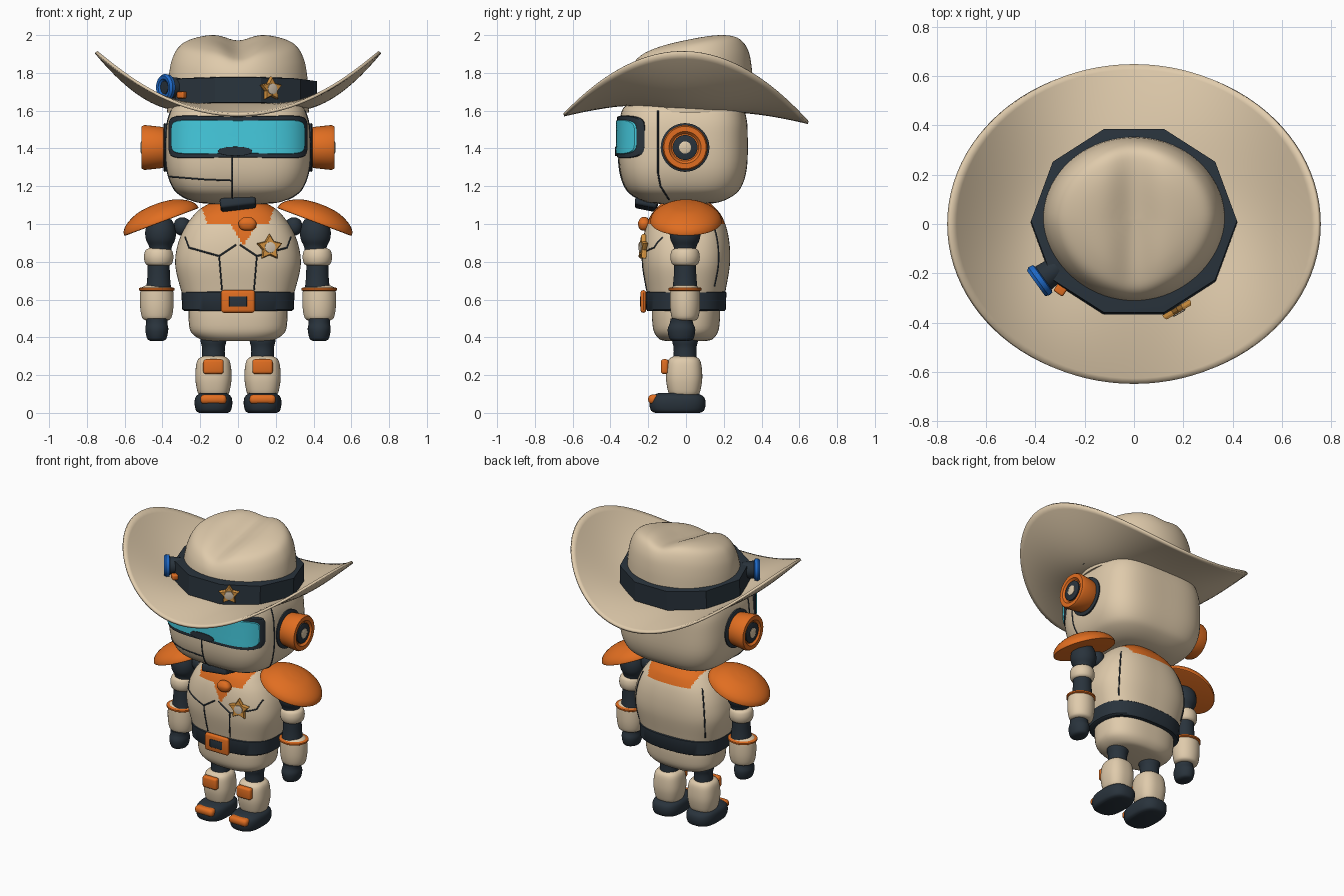
import bpy, bmesh, math
from math import sin, cos, pi
from mathutils import Vector
from mathutils.bvhtree import BVHTree

cube = bpy.data.objects.get("Cube")
if cube:
    bpy.data.objects.remove(cube, do_unlink=True)


def material(name, *rgb):
    mat = bpy.data.materials.new(name)
    mat.use_nodes = True
    mat.diffuse_color = (*rgb, 1)
    mat.node_tree.nodes["Principled BSDF"].inputs["Base Color"].default_value = (*rgb, 1)
    return mat


CREAM = material("warm cream", .74, .595, .41)
ORANGE = material("burnt orange", .75, .155, .015)
DARK = material("dark slate", .022, .033, .045)
CYAN = material("visor cyan", .06, .6, .74)
BLUE = material("lens blue", .013, .14, .57)
GOLD = material("badge gold", .66, .29, .05)
SILVER = material("badge silver", .64, .54, .42)


def finish(name, bm, mat, loc=(0, 0, 0), rot=(0, 0, 0), angle=40):
    bmesh.ops.recalc_face_normals(bm, faces=bm.faces)
    mesh = bpy.data.meshes.new(name)
    bm.to_mesh(mesh)
    bm.free()
    mesh.materials.append(mat)
    mesh.shade_smooth()
    mesh.set_sharp_from_angle(angle=math.radians(angle))
    obj = bpy.data.objects.new(name, mesh)
    bpy.context.collection.objects.link(obj)
    obj.location = loc
    obj.rotation_euler = rot
    return obj


def skin(name, mat, rings, caps=True, **place):
    """Join equal rings of points into one surface."""
    bm = bmesh.new()
    loops = [[bm.verts.new(p) for p in ring] for ring in rings]
    for a, b in zip(loops, loops[1:]):
        for i in range(len(a)):
            j = (i + 1) % len(a)
            bm.faces.new((a[i], a[j], b[j], b[i]))
    if caps:
        bm.faces.new(loops[0])
        bm.faces.new(loops[-1])
    return finish(name, bm, mat, **place)


def smooth_rows(rows, steps):
    """Catmull-Rom interpolation through the rows."""
    rows = [Vector(r) for r in rows]
    out = []
    for i in range(len(rows) - 1):
        p, q, r, s = rows[max(i - 1, 0)], rows[i], rows[i + 1], rows[min(i + 2, len(rows) - 1)]
        for k in range(steps):
            t = k / steps
            out.append(q + (r - p) * (t / 2) + (p * 2 - q * 5 + r * 4 - s) * (t * t / 2)
                       + (q * 3 - p - r * 3 + s) * (t ** 3 / 2))
    return out + [rows[-1]]


def radius(a, rx, ry, n):
    return (abs(cos(a) / rx) ** n + abs(sin(a) / ry) ** n) ** (-1 / n)


def loft(name, mat, rows, n=2, segs=40, steps=4, **place):
    """Stack superellipse sections given as (height, x radius, y radius)."""
    rings = []
    for z, rx, ry in smooth_rows(rows, steps):
        angles = [2 * pi * i / segs for i in range(segs)]
        rings.append([(radius(a, rx, ry, n) * cos(a), radius(a, rx, ry, n) * sin(a), z) for a in angles])
    return skin(name, mat, rings, **place)


def lathe(name, mat, profile, loc, axis):
    rows = [(h, r, r) for h, r in profile]
    return loft(name, mat, rows, steps=1, loc=loc, rot=Vector(axis).to_track_quat('Z', 'Y').to_euler())


def block(name, mat, size, loc, rot=(0, 0, 0), bevel=.015):
    bm = bmesh.new()
    bmesh.ops.create_cube(bm, size=1)
    bmesh.ops.scale(bm, vec=size, verts=bm.verts)
    bmesh.ops.bevel(bm, geom=bm.edges[:], offset=bevel, segments=3, profile=.5, affect='EDGES')
    return finish(name, bm, mat, loc, rot)


def seam(name, obj, points, direction):
    """Thin dark line cast onto a surface."""
    bm = bmesh.new()
    bm.from_mesh(obj.data)
    bm.transform(obj.matrix_basis)
    tree = BVHTree.FromBMesh(bm)
    bm.free()
    d = Vector(direction).normalized()
    hits = []
    for p, q in zip(points, points[1:]):
        for k in range(13):
            hit = tree.ray_cast(Vector(p).lerp(Vector(q), k / 12) - d * 3, d)[0]
            if hit:
                hits.append(hit)
    curve = bpy.data.curves.new(name, 'CURVE')
    curve.dimensions = '3D'
    curve.bevel_depth = .0045
    curve.bevel_resolution = 1
    line = curve.splines.new('POLY')
    line.points.add(len(hits) - 1)
    for pt, h in zip(line.points, hits):
        pt.co = (*h, 1)
    curve.materials.append(DARK)
    bpy.context.collection.objects.link(bpy.data.objects.new(name, curve))


# Head with panel seams
HX, HY, HC, HN = .385, .342, -.015, 3.5
head = loft("head", CREAM, [(1.105, .12, .1), (1.115, .22, .19), (1.15, .3, .265), (1.2, .35, .31),
            (1.3, .382, .338), (1.45, HX, HY), (1.56, .372, .335), (1.63, .33, .3), (1.66, .2, .18)],
            n=HN, segs=80, loc=(0, HC, 0))
seam("face_cross_seam", head, [(-.36, 0, 1.25), (-.17, 0, 1.235), (-.03, 0, 1.23)], (0, 1, 0))
seam("face_upright_seam", head, [(-.03, 0, 1.37), (-.03, 0, 1.13)], (0, 1, 0))
for s in (-1, 1):
    seam("head_side_seam", head, [(0, -.148, 1.6), (0, -.148, 1.27), (0, -.135, 1.2), (0, -.09, 1.13)], (-s, 0, 0))


# Visor plates wrapped round the face, pinched in the middle
def wrap(name, mat, mid, z0, spread, tall, off, n):
    rings = []
    for t, lift in [(1, -.03), (1, off - .006), (.98, off)] + [(k / 12, off) for k in range(11, 0, -1)] + [(.01, off)]:
        ring = []
        for i in range(96):
            a = 2 * pi * i / 96
            r = radius(a, 1, 1, n) * t
            phi = mid + spread * r * cos(a)
            d = radius(phi - pi / 2, HX, HY, HN) + lift
            pinch = .9 + .1 * min(1, abs(r * cos(a))) ** 2
            ring.append((d * sin(phi), HC - d * cos(phi), z0 + tall * r * sin(a) * pinch))
        rings.append(ring)
    return skin(name, mat, rings)


wrap("visor_frame", DARK, 0, 1.461, 1.06, .121, .007, 6)
wrap("visor_glass", CYAN, 0, 1.461, .96, .097, .014, 6)
wrap("visor_nose_notch", DARK, -.04, 1.385, .25, .027, .018, 2)
block("chin_clasp", DARK, (.19, .12, .055), (0, -.21, 1.11), (-.2, -.12, 0))

# Ear pods
for s, side in ((-1, "right"), (1, "left")):
    for part, mat, prof in [("plate", DARK, [(0, .125), (.03, .129), (.035, .12)]),
                            ("pod", ORANGE, [(.03, .106), (.05, .11), (.135, .119), (.15, .112), (.15, .085), (.135, .072)]),
                            ("ring", DARK, [(.1, .066), (.145, .066), (.148, .06)]),
                            ("core", CREAM, [(.1, .032), (.152, .032), (.155, .025)])]:
        lathe(f"{side}_ear_{part}", mat, prof, (s * .36, -.005, 1.405), (s, 0, 0))

# Hat crown with a lengthwise crease
BASE = 1.59
crown_rings = []
for w, h in smooth_rows([(1, 0), (.99, .3), (.97, .55), (.92, .75), (.82, .9), (.65, .97), (.4, 1), (.02, 1)], 5):
    ring = []
    for i in range(72):
        a = 2 * pi * i / 72
        x, y = .375 * w * cos(a), .34 * w * sin(a)
        crease = .045 * math.exp(-(x / .085) ** 2) * h ** 5
        pinch = 1 - .3 * h * max(0, -y)
        ring.append((x * pinch, y + .017, BASE + h * (.39 + .2 * y) - crease))
    crown_rings.append(ring)
peak = max(p[2] for ring in crown_rings for p in ring)
rise = (2 - BASE) / (peak - BASE)
skin("hat_crown", CREAM, [[(x, y, BASE + (z - BASE) * rise) for x, y, z in ring] for ring in crown_rings])

# Hat brim, tipped back and curled up at the sides
brim_rings = []
for k in range(17):
    t = k / 16
    w = .44 + .56 * t
    brim_rings.append([(.752 * w * cos(a), .647 * w * sin(a),
                        1.615 - .02 * sin(a) - .058 * t ** 1.5 + .353 * t ** 1.7 * cos(a) ** 2)
                       for a in [2 * pi * i / 96 for i in range(96)]])
brim = skin("hat_brim", CREAM, brim_rings, caps=False)
solid = brim.modifiers.new("thickness", 'SOLIDIFY')
solid.thickness = .016
solid.offset = 0

# Ten-sided hat band with lens
loft("hat_band", DARK, [(-.068, .42, .392), (.064, .418, .39), (.07, .37, .34)], segs=10, steps=1,
     loc=(0, .01, 1.692), rot=(-.05, 0, 0), angle=15)
out = (-.81, -.58, 0)
lens_at = (-.31, -.178, 1.723)
lathe("lens_barrel", DARK, [(0, .05), (.07, .057), (.085, .05)], lens_at, out)
lathe("lens_ring", BLUE, [(.07, .055), (.075, .068), (.095, .071), (.108, .062), (.106, .045), (.095, .035)], lens_at, out)
lathe("lens_glass", DARK, [(.08, .034), (.099, .034), (.1, .02)], lens_at, out)
block("lens_bracket", ORANGE, (.045, .05, .035), (-.295, -.262, 1.683), (0, 0, -.6), .008)


# Star badges
def star(name, loc, axis, size):
    rings = []
    for w, h in [(1, 0), (1, .014), (.88, .024), (.4, .024)]:
        ring = []
        for i in range(10):
            r = size * w * (.56 if i % 2 else 1)
            ring.append((r * cos(pi / 2 + i * pi / 5), r * sin(pi / 2 + i * pi / 5), h))
        rings.append(ring)
    rot = Vector(axis).to_track_quat('Z', 'Y').to_euler()
    skin(name, GOLD, rings, loc=loc, rot=rot, angle=20)
    lathe(name + "_centre", SILVER, [(.01, .03), (.028, .028), (.03, .02)], loc, axis)


star("hat_star", (.17, -.338, 1.715), (.5, -.86, 0), .067)
star("chest_star", (.165, -.217, .875), (.22, -1, .05), .072)

# Torso with painted neckerchief
torso = loft("torso", CREAM, [(.6, .285, .2), (.66, .305, .212), (.78, .332, .232), (.88, .322, .232), (.97, .288, .217),
             (1.04, .24, .19), (1.08, .2, .16), (1.11, .15, .13)], n=2.6, segs=144, steps=8)
torso.data.materials.append(ORANGE)
for face in torso.data.polygons:
    c = face.center
    collar = c.z > 1.0 and abs(c.x) < .16 + .4 * (c.z - 1)
    tip = c.y < 0 and c.z > .885 + 1.6 * abs(c.x - .03)
    face.material_index = int(collar or tip)
loft("neckerchief_knot", ORANGE, [(-.035, .015, .01), (-.025, .038, .025), (.005, .048, .032), (.03, .03, .02), (.036, .01, .01)],
     n=2.5, loc=(.05, -.222, 1.0))
for s in (-1, 1):
    seam("pocket_seam", torso, [(s * .28, 0, .93), (s * .26, 0, .875), (s * .1, 0, .83), (s * .01, 0, .89)], (0, 1, 0))
    seam("belly_seam", torso, [(s * .1, 0, .83), (s * .085, 0, .65)], (0, 1, 0))
    seam("torso_back_seam", torso, [(s * .1, 0, 1.0), (s * .12, 0, .67)], (-s * .66, -.75, 0))

# Belt and hips
loft("belt", DARK, [(.54, .285, .205), (.548, .295, .211), (.637, .3, .214), (.645, .29, .206)], n=2.6, segs=64, steps=1)
loft("hips", CREAM, [(.38, .14, .1), (.39, .2, .14), (.43, .25, .17), (.5, .262, .18), (.56, .262, .18)], n=2.6, segs=64)
block("buckle_frame", ORANGE, (.18, .03, .12), (0, -.226, .59))
block("buckle_centre", DARK, (.095, .012, .055), (0, -.238, .59), bevel=.004)

# Arms and legs
for s, side in ((-1, "right"), (1, "left")):
    def limb(part, mat, rows, x, y=-.005, **kw):
        return loft(f"{side}_{part}", mat, [(z, r, r * k) for z, r, k in rows], loc=(s * x, y, 0), **kw)

    loft(f"{side}_shoulder_pad", ORANGE, [(0, .2, .18), (.005, .21, .19), (.035, .198, .178), (.065, .16, .145),
         (.09, .1, .09), (.1, .03, .027)], loc=(s * .405, 0, 1.01), rot=(0, s * .36, 0))
    limb("shoulder_joint", DARK, [(.94, .015, 1), (.955, .036, 1), (.985, .045, 1), (1.02, .036, 1), (1.035, .01, 1)], .295)
    limb("upper_arm", DARK, [(.84, .055, 1), (.88, .06, 1), (.92, .078, 1), (.97, .08, 1), (1.02, .06, 1), (1.04, .02, 1)], .41)
    limb("elbow", CREAM, [(.778, .05, 1), (.79, .07, 1), (.825, .078, 1), (.86, .07, 1), (.872, .05, 1)], .42)
    limb("forearm", DARK, [(.66, .066, 1), (.72, .06, 1), (.79, .058, 1)], .42)
    limb("cuff", CREAM, [(.49, .06, .9), (.505, .078, .9), (.56, .088, .9), (.63, .088, .9), (.66, .082, .9), (.675, .06, .9)], .43)
    limb("cuff_ring", ORANGE, [(.645, .086, .93), (.65, .095, .93), (.66, .095, .93), (.665, .084, .93)], .43, steps=1)
    limb("hand", DARK, [(.38, .03, 1.2), (.392, .05, 1.25), (.44, .061, 1.2), (.475, .056, 1.1), (.5, .058, 1)], .43, -.024)
    limb("thigh", DARK, [(.27, .062, 1), (.34, .06, 1), (.38, .068, 1), (.42, .066, 1)], .13)
    limb("shin", CREAM, [(.09, .07, 1), (.11, .084, 1), (.18, .096, 1), (.25, .092, 1), (.285, .08, 1), (.3, .055, 1)],
         .13, -.01, n=2.6)
    block(f"{side}_knee_pad", ORANGE, (.108, .04, .078), (s * .13, -.113, .245), bevel=.014)
    limb("boot", DARK, [(0, .075, 1.55), (.012, .092, 1.52), (.05, .1, 1.49), (.085, .094, 1.48), (.105, .07, 1.45)],
         .13, -.045, n=2.8)
    block(f"{side}_toe_cap", ORANGE, (.138, .06, .05), (s * .13, -.17, .072), bevel=.02)
